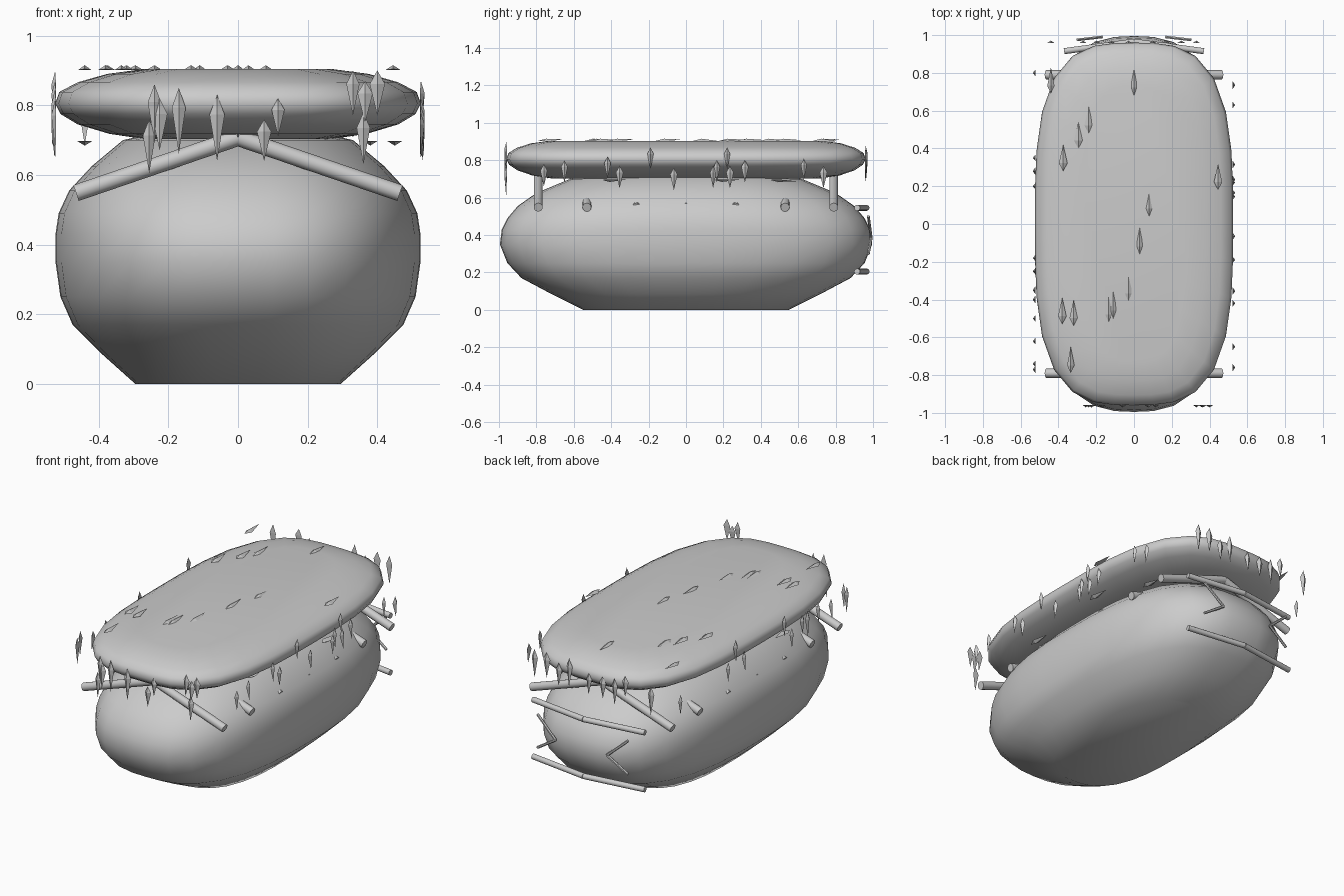
import bpy, bmesh, math, random
from mathutils import Vector

if "Cube" in bpy.data.objects:
    bpy.data.objects.remove(bpy.data.objects["Cube"])

random.seed(4)


def make_object(name, bm, smooth=None):
    bmesh.ops.recalc_face_normals(bm, faces=bm.faces)
    me = bpy.data.meshes.new(name)
    bm.to_mesh(me)
    bm.free()
    ob = bpy.data.objects.new(name, me)
    bpy.context.collection.objects.link(ob)
    if smooth:
        bpy.ops.object.select_all(action='DESELECT')
        ob.select_set(True)
        bpy.context.view_layer.objects.active = ob
        bpy.ops.object.shade_smooth_by_angle(angle=math.radians(smooth))
    return ob


def loft(name, profile, power, segs=32):
    """Stack of superellipse rings, each (half width, half length, z)."""
    bm = bmesh.new()
    rings = []
    for rx, ry, z in profile:
        ring = []
        for i in range(segs):
            a = 2 * math.pi * i / segs
            c, s = math.cos(a), math.sin(a)
            r = (abs(c) ** power + abs(s) ** power) ** (-1 / power)
            ring.append(bm.verts.new((rx * r * c, ry * r * s, z)))
        rings.append(ring)
    for lo, hi in zip(rings, rings[1:]):
        for i in range(segs):
            j = (i + 1) % segs
            bm.faces.new((lo[i], lo[j], hi[j], hi[i]))
    bm.faces.new(rings[0])
    bm.faces.new(rings[-1])
    return make_object(name, bm, 50)


def rods(name, paths, radius, sides=12):
    """Straight round rods along each chain of points."""
    bm = bmesh.new()
    for path in paths:
        for a, b in zip(path, path[1:]):
            a, b = Vector(a), Vector(b)
            d = b - a
            m = d.to_track_quat('Z', 'Y').to_matrix().to_4x4()
            m.translation = (a + b) / 2
            bmesh.ops.create_cone(bm, cap_ends=True, segments=sides, radius1=radius,
                                  radius2=radius, depth=d.length, matrix=m)
    return make_object(name, bm, 40)


def icicles(name, items, down, out, width=0.042):
    """Three-sided pointed drops: items are (start point, length)."""
    bm = bmesh.new()
    down, out = Vector(down), Vector(out)
    side = down.cross(out)
    for p, length in items:
        p = Vector(p)
        w = width * random.uniform(0.85, 1.1)
        mid = p + down * length * 0.3
        top = bm.verts.new(p)
        tip = bm.verts.new(p + down * length + out * random.uniform(-0.003, 0.008))
        ring = [bm.verts.new(mid + v) for v in
                (side * w / 2 - out * 0.003, out * 0.011, -side * w / 2 - out * 0.003)]
        for i in range(3):
            bm.faces.new((top, ring[i], ring[(i + 1) % 3]))
            bm.faces.new((tip, ring[(i + 1) % 3], ring[i]))
    return make_object(name, bm)


# Rounded body with a flat base
loft("body", [(0.295, 0.55, 0), (0.39, 0.72, 0.085), (0.475, 0.88, 0.17), (0.51, 0.955, 0.25),
              (0.524, 0.995, 0.35), (0.524, 0.985, 0.43), (0.515, 0.955, 0.49),
              (0.485, 0.90, 0.555), (0.42, 0.80, 0.625), (0.33, 0.62, 0.70),
              (0.22, 0.42, 0.725)], 2.7)

# Thick cushion-like roof
loft("roof", [(0.27, 0.72, 0.703), (0.37, 0.82, 0.718), (0.46, 0.90, 0.745), (0.51, 0.945, 0.775),
              (0.525, 0.96, 0.805), (0.513, 0.95, 0.838), (0.46, 0.905, 0.866),
              (0.375, 0.83, 0.89), (0.27, 0.73, 0.904)], 3.2)

# Gable rafters along the length
rods("rafters", [[(-0.465, y, 0.548), (0, y, 0.707), (0.465, y, 0.548)]
                 for y in (-0.79, -0.53, -0.265, 0, 0.265, 0.53, 0.79)], 0.024)

# Bent rails and thin chevrons on the back end
rods("back_rails", [[(-0.37, 0.915, z), (0, 0.965, z), (0.37, 0.915, z)]
                    for z in (0.205, 0.545)], 0.016)
rods("back_chevrons", [[(s * 0.30, 0.975, 0.50), (s * 0.17, 0.99, 0.385), (s * 0.30, 0.975, 0.30)]
                       for s in (-1, 1)], 0.008, 6)

# Icicles hanging round the roof edge
DOWN = (0, 0, -1)
front = [(-0.24, 0.86, 0.17), (-0.17, 0.85, 0.19), (-0.255, 0.76, 0.155), (-0.225, 0.82, 0.15),
         (-0.06, 0.83, 0.19), (0.075, 0.76, 0.12), (0.115, 0.82, 0.11), (0.33, 0.90, 0.13),
         (0.365, 0.87, 0.12), (0.40, 0.90, 0.13), (0.36, 0.78, 0.15)]
icicles("front_icicles", [((x, -0.96, z), l) for x, z, l in front], DOWN, (0, -1, 0))
icicles("back_icicles", [((x, 0.96, random.uniform(0.77, 0.89)), random.uniform(0.12, 0.18))
                         for x in (-0.44, -0.27, -0.2, -0.12, -0.03, 0.1, 0.17, 0.25, 0.33)],
        DOWN, (0, 1, 0))
right = [(-0.76, 0.78), (-0.65, 0.80), (-0.42, 0.82), (-0.355, 0.77), (-0.19, 0.87), (-0.065, 0.76),
         (0.145, 0.77), (0.165, 0.80), (0.22, 0.87), (0.235, 0.77), (0.315, 0.80), (0.63, 0.81),
         (0.735, 0.77)]
icicles("right_icicles", [((0.525, y, z), 0.12) for y, z in right], DOWN, (1, 0, 0), 0.038)
icicles("left_icicles", [((-0.525, y, random.uniform(0.76, 0.9)), random.uniform(0.11, 0.16))
                         for y in (-0.77, -0.74, -0.62, -0.5, -0.4, -0.35, -0.25, -0.18,
                                   0.2, 0.28, 0.35, 0.8)],
        DOWN, (-1, 0, 0), 0.038)

# Drops lying on the top and underside of the roof
top = [(-0.44, 0.69), (0, 0.68), (-0.24, 0.48), (-0.295, 0.40), (-0.375, 0.28), (0.445, 0.18),
       (0.08, 0.04), (0.03, -0.16), (-0.03, -0.41), (-0.11, -0.50), (-0.135, -0.52),
       (-0.38, -0.53), (-0.32, -0.54), (-0.335, -0.79)]
icicles("top_drops", [((x, y, 0.904), 0.14) for x, y in top], (0, 1, 0), (0, 0, 1))
icicles("under_drops", [((x, y, 0.695), 0.14) for x, y in
                        ((-0.44, -0.35), (0.31, 0.45), (0.38, -0.45), (0.45, 0.15))],
        (0, 1, 0), (0, 0, -1))
